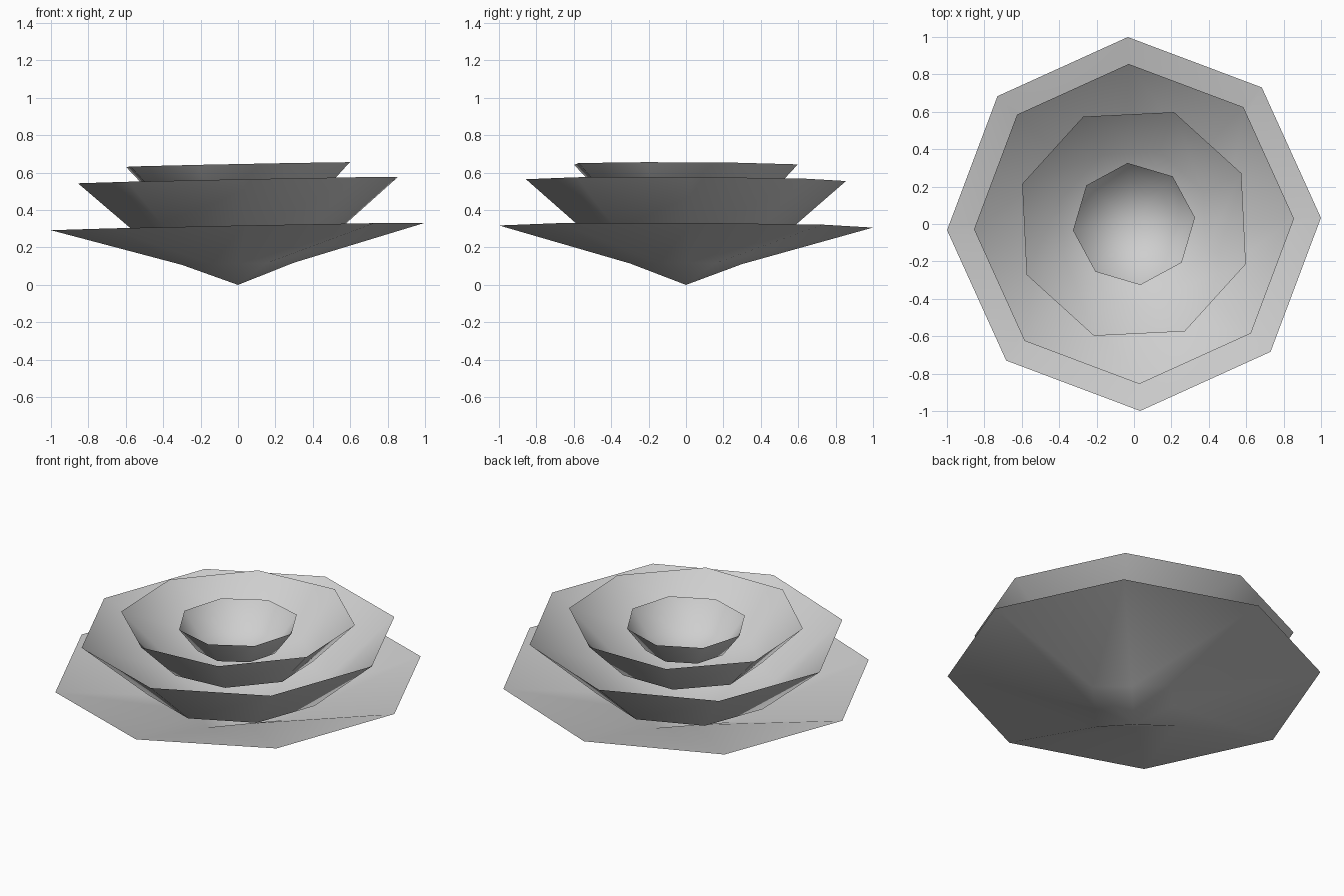
import bpy, bmesh, math

if "Cube" in bpy.data.objects:
    bpy.data.objects.remove(bpy.data.objects["Cube"])

SIDES = 8
petal_grey = bpy.data.materials.new("petal grey")
petal_grey.diffuse_color = (0.62, 0.62, 0.62, 1)
petal_grey.use_nodes = True
petal_grey.node_tree.nodes["Principled BSDF"].inputs["Base Color"].default_value = petal_grey.diffuse_color


def tilt(x, y):
    """The whole flower leans slightly."""
    return 0.02 * x - 0.005 * y


def petal_cup(name, tip_z, rings, turn):
    """Open eight-sided bowl; each ring is (corner radius, in-between radius, height)."""
    bm = bmesh.new()
    tip = bm.verts.new((0, 0, tip_z))
    previous = None
    for r_even, r_odd, z in rings:
        ring = []
        for i in range(SIDES):
            a = math.radians(turn + 45 * i)
            r = r_odd if i % 2 else r_even
            x, y = r * math.cos(a), r * math.sin(a)
            ring.append(bm.verts.new((x, y, z + tilt(x, y))))
        for i in range(SIDES):
            j = (i + 1) % SIDES
            if previous is None:
                bm.faces.new((tip, ring[i], ring[j]))
            else:
                bm.faces.new((previous[i], ring[i], ring[j], previous[j]))
        previous = ring
    for f in bm.faces:
        f.smooth = True
    mesh = bpy.data.meshes.new(name)
    bm.to_mesh(mesh)
    bm.free()
    mesh.materials.append(petal_grey)
    obj = bpy.data.objects.new(name, mesh)
    bpy.context.collection.objects.link(obj)
    return obj


# wide outer saucer, its centre a four-sided point
petal_cup("outer_petals", 0.0, [(0.30, 0.212, 0.113), (1.0, 1.0, 0.312)], 1.9)
# nested bowls, each smaller and higher
petal_cup("second_petals", 0.05, [(0.49, 0.49, 0.24), (0.856, 0.856, 0.56)], 1.9)
petal_cup("third_petals", 0.26, [(0.41, 0.41, 0.415), (0.635, 0.635, 0.643)], 25.3)
petal_cup("centre_petals", 0.41, [(0.225, 0.225, 0.48), (0.328, 0.328, 0.62)], 6.0)
